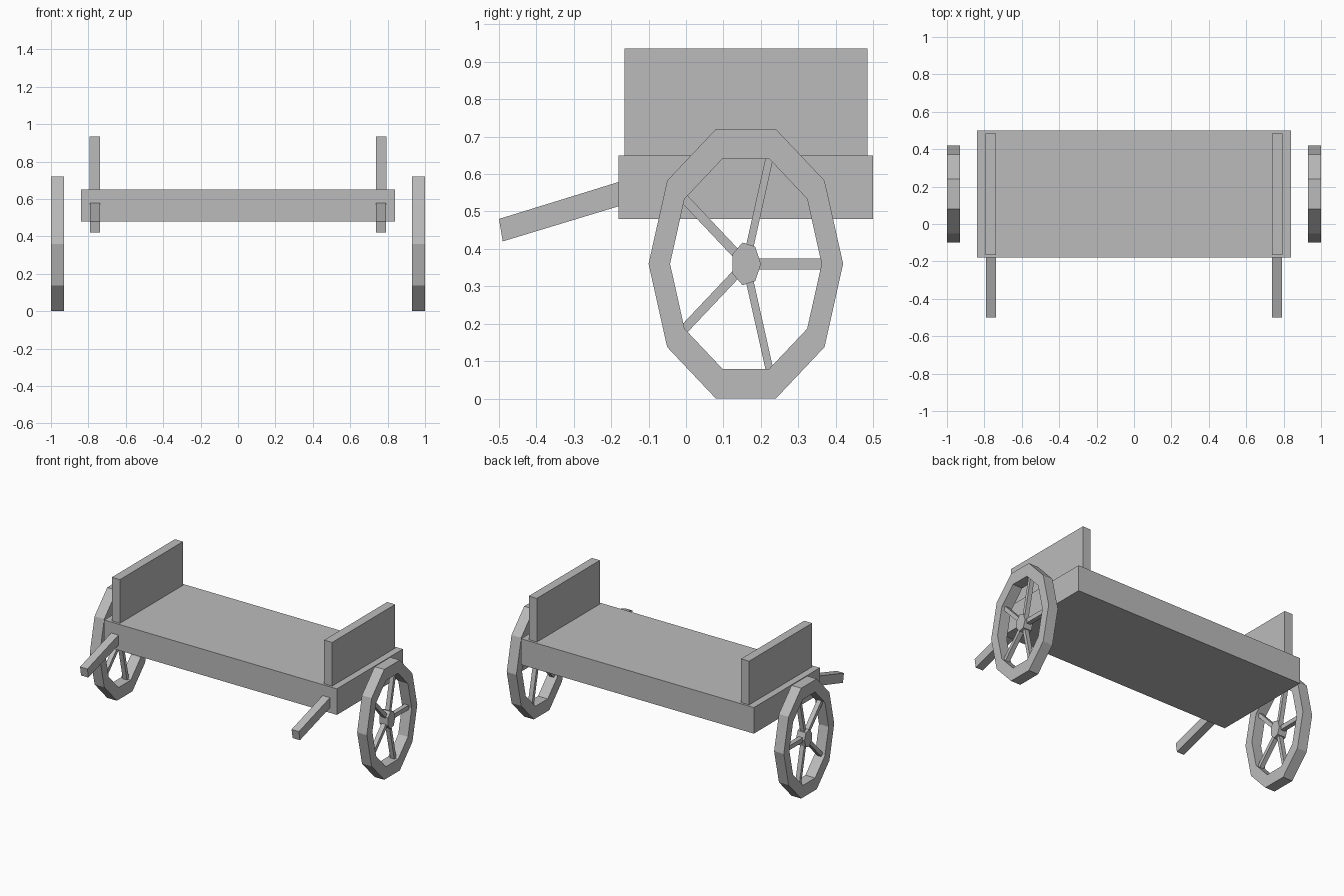
import bpy, bmesh, math

if "Cube" in bpy.data.objects:
    bpy.data.objects.remove(bpy.data.objects["Cube"])

wood = bpy.data.materials.new("grey")
wood.diffuse_color = (0.5, 0.5, 0.5, 1)
wood.use_nodes = True
wood.node_tree.nodes["Principled BSDF"].inputs["Base Color"].default_value = wood.diffuse_color

WY, WZ = 0.16, 0.36          # wheel centre
RZ, SQ = 0.3785, 0.687       # wheel height radius, squeeze along y


def finish(name, bm):
    bmesh.ops.recalc_face_normals(bm, faces=bm.faces)
    me = bpy.data.meshes.new(name)
    bm.to_mesh(me)
    bm.free()
    me.materials.append(wood)
    ob = bpy.data.objects.new(name, me)
    bpy.context.collection.objects.link(ob)
    return ob


def add_prism(bm, profile, x0, x1):
    """Extrude a closed (y, z) profile from x0 to x1."""
    a = [bm.verts.new((x0, y, z)) for y, z in profile]
    b = [bm.verts.new((x1, y, z)) for y, z in profile]
    bm.faces.new(a)
    bm.faces.new(b[::-1])
    n = len(a)
    for i in range(n):
        j = (i + 1) % n
        bm.faces.new((a[i], b[i], b[j], a[j]))


def prism(name, profile, x0, x1):
    bm = bmesh.new()
    add_prism(bm, profile, x0, x1)
    return finish(name, bm)


def rect(y0, y1, z0, z1):
    return [(y0, z0), (y1, z0), (y1, z1), (y0, z1)]


def wheel_point(u, v):
    return (WY + u * SQ, WZ + v)


def ring(n, r):
    return [wheel_point(r * math.cos(2 * math.pi * i / n),
                        r * math.sin(2 * math.pi * i / n)) for i in range(n)]


def rim(name, x0, x1):
    bm = bmesh.new()
    n = 10
    loops = [[bm.verts.new((x, y, z)) for y, z in ring(n, r)]
             for x, r in ((x0, RZ), (x1, RZ), (x1, 0.295), (x0, 0.295))]
    for k in range(4):
        p, q = loops[k], loops[(k + 1) % 4]
        for i in range(n):
            j = (i + 1) % n
            bm.faces.new((p[i], p[j], q[j], q[i]))
    return finish(name, bm)


def spokes(name, x0, x1):
    bm = bmesh.new()
    for k in range(5):
        a = 2 * math.pi * k / 5
        c, s = math.cos(a), math.sin(a)
        prof = [wheel_point(u * c - v * s, u * s + v * c)
                for u, v in rect(0.03, 0.3, -0.0145, 0.0145)]
        add_prism(bm, prof, x0, x1)
    return finish(name, bm)


# flat bed
prism("bed", rect(-0.18, 0.5, 0.48, 0.65), -0.84, 0.84)

for side, s in (("left", -1), ("right", 1)):
    # upright end boards
    prism(side + "_board", rect(-0.165, 0.485, 0.64, 0.935), s * 0.737, s * 0.795)
    # sloping pull handles
    prism(side + "_handle", [(-0.5, 0.48), (-0.49, 0.42), (-0.16, 0.52), (-0.16, 0.585)],
          s * 0.737, s * 0.79)
    # wheels
    rim(side + "_wheel_rim", s * 0.93, s * 1.0)
    prism(side + "_wheel_hub", ring(7, 0.0585), s * 0.935, s * 0.995)
    spokes(side + "_wheel_spokes", s * 0.95, s * 0.98)
